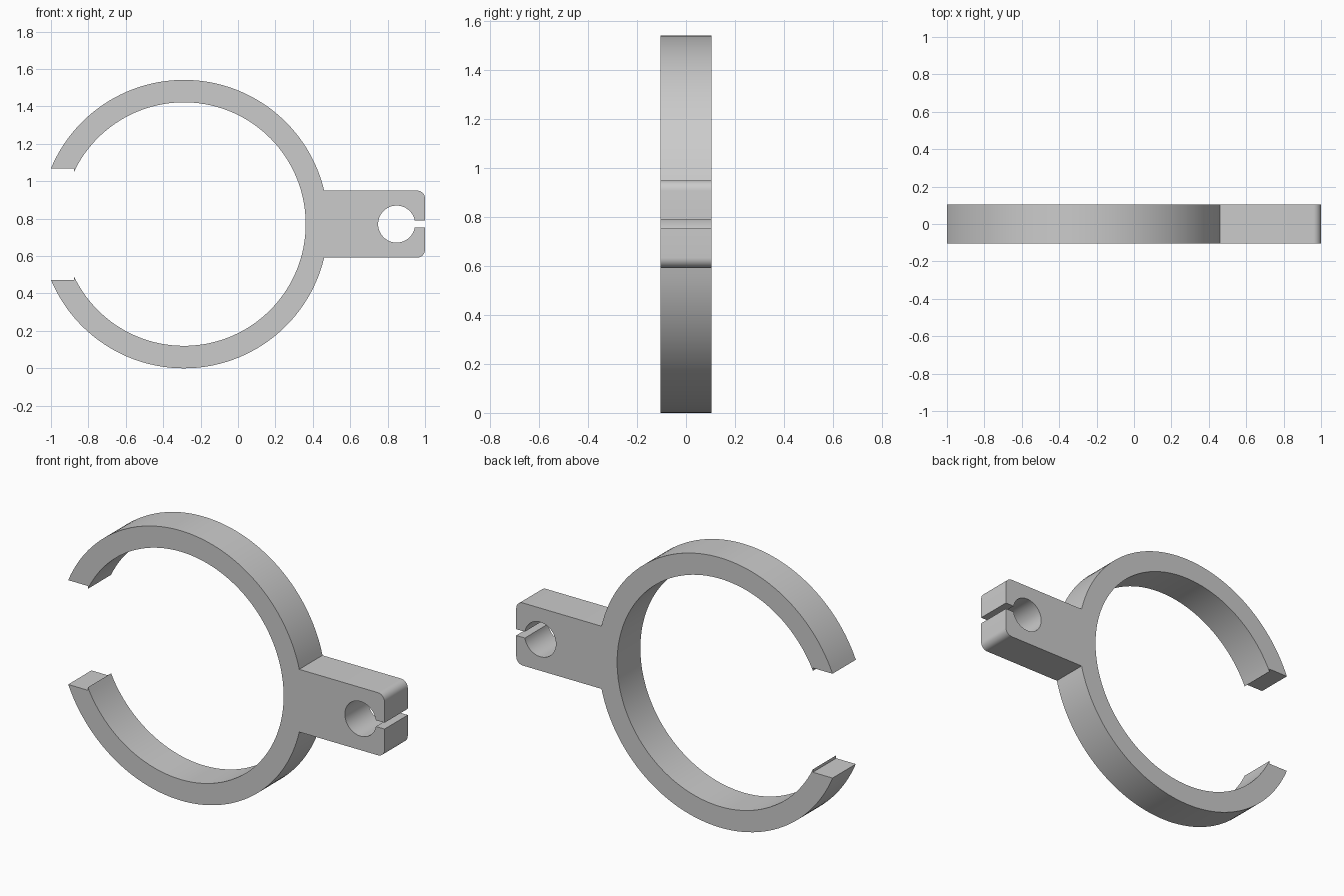
import bpy, bmesh
from math import sin, cos, pi, asin, acos, sqrt

if "Cube" in bpy.data.objects:
    bpy.data.objects.remove(bpy.data.objects["Cube"])

CX, CZ = -0.289, 0.771        # ring centre
R_OUT, R_IN = 0.771, 0.651    # ring radii
DEPTH = 0.105                 # half thickness in y
LUG_H, LUG_X, FILLET = 0.179, 1.0, 0.042
HOLE_X, HOLE_R, SLOT = 0.848, 0.099, 0.018
TIP_H, STEP_X = 0.298, -0.876


def arc(cx, cz, r, a0, a1, n):
    """Points along an arc, heights measured from the ring's centre line."""
    return [(cx + r * cos(a0 + (a1 - a0) * i / n),
             cz + r * sin(a0 + (a1 - a0) * i / n)) for i in range(n + 1)]


# upper half of the outline: inner ring, stepped tip, outer ring, lug, slot, hole
half = arc(CX, 0, R_IN, 0, acos((STEP_X - CX) / R_IN), 56)
half.append((STEP_X, TIP_H))
half += arc(CX, 0, R_OUT, pi - asin(TIP_H / R_OUT), asin(LUG_H / R_OUT), 56)
half += arc(LUG_X - FILLET, LUG_H - FILLET, FILLET, pi / 2, 0, 8)
half.append((LUG_X, SLOT))
half += arc(HOLE_X, 0, HOLE_R, asin(SLOT / HOLE_R), pi, 28)

# mirror to the lower half, skipping the two points on the centre line
outline = half + [(x, -z) for x, z in reversed(half[1:-1])]

# fill the outline and extrude it through the thickness
bm = bmesh.new()
face = bm.faces.new([bm.verts.new((x, -DEPTH, CZ + z)) for x, z in outline])
ext = bmesh.ops.extrude_face_region(bm, geom=[face], use_keep_orig=True)
bmesh.ops.translate(bm, vec=(0, 2 * DEPTH, 0),
                    verts=[g for g in ext["geom"] if isinstance(g, bmesh.types.BMVert)])
bmesh.ops.triangulate(bm, faces=[f for f in bm.faces if len(f.verts) > 4])
bmesh.ops.recalc_face_normals(bm, faces=bm.faces)
mesh = bpy.data.meshes.new("clip_ring")
bm.to_mesh(mesh)
bm.free()

clip = bpy.data.objects.new("clip_ring", mesh)
bpy.context.collection.objects.link(clip)
bpy.context.view_layer.objects.active = clip
clip.select_set(True)
bpy.ops.object.shade_smooth_by_angle(angle=pi / 6)
